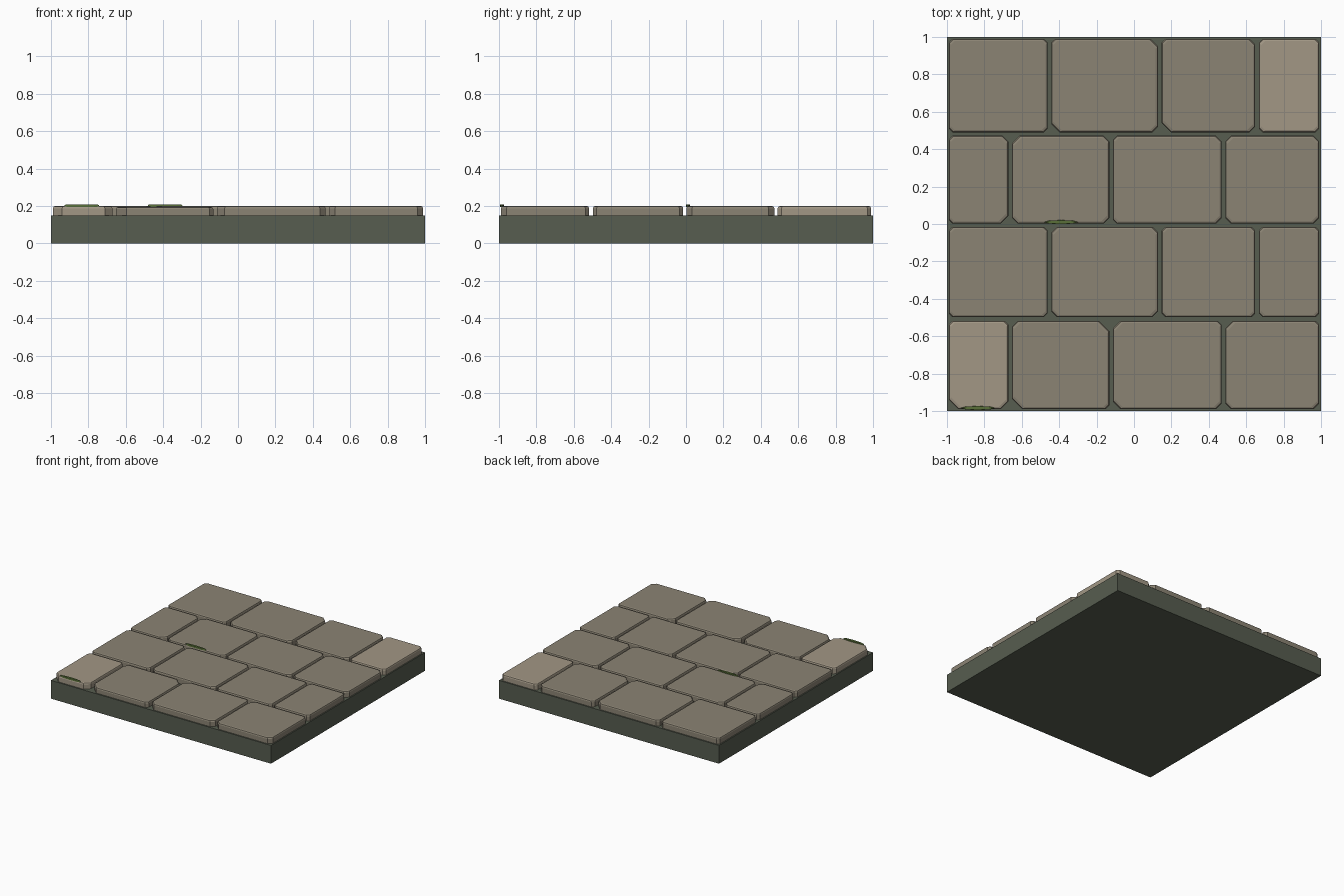
import bpy, bmesh, math

if "Cube" in bpy.data.objects:
    bpy.data.objects.remove(bpy.data.objects["Cube"])


def material(name, rgb):
    m = bpy.data.materials.new(name)
    m.diffuse_color = (*rgb, 1)
    m.use_nodes = True
    m.node_tree.nodes["Principled BSDF"].inputs["Base Color"].default_value = m.diffuse_color
    return m


MORTAR = material("mortar", (0.095, 0.11, 0.08))
STONE = material("stone", (0.26, 0.23, 0.175))
PALE = material("pale_stone", (0.36, 0.31, 0.235))
MOSS = material("moss", (0.10, 0.16, 0.04))


def loft(name, rings, mat):
    """Closed solid through stacked rings with equal point counts."""
    bm = bmesh.new()
    loops = [[bm.verts.new(p) for p in ring] for ring in rings]
    n = len(loops[0])
    for a, b in zip(loops, loops[1:]):
        for i in range(n):
            j = (i + 1) % n
            bm.faces.new((a[i], a[j], b[j], b[i]))
    bm.faces.new(loops[0][::-1])
    bm.faces.new(loops[-1])
    mesh = bpy.data.meshes.new(name)
    bm.to_mesh(mesh)
    bm.free()
    mesh.materials.append(mat)
    obj = bpy.data.objects.new(name, mesh)
    bpy.context.collection.objects.link(obj)
    return obj


def outline(x0, x1, y0, y1, cuts, inset, z):
    """Rectangle with clipped corners, cuts in order BL, BR, TR, TL."""
    x0, x1, y0, y1 = x0 + inset, x1 - inset, y0 + inset, y1 - inset
    a, b, c, d = cuts
    return [(x0, y0 + a, z), (x0 + a, y0, z), (x1 - b, y0, z), (x1, y0 + b, z),
            (x1, y1 - c, z), (x1 - c, y1, z), (x0 + d, y1, z), (x0, y1 - d, z)]


# Mortar slab
loft("base_slab", [[(-1, -1, z), (1, -1, z), (1, 1, z), (-1, 1, z)] for z in (0, 0.15)], MORTAR)

# Paving stones in staggered rows
WIDE_FIRST = [(-0.99, -0.462), (-0.442, 0.128), (0.148, 0.648), (0.668, 0.99)]
NARROW_FIRST = [(-0.99, -0.672), (-0.652, -0.132), (-0.112, 0.468), (0.488, 0.99)]
S = (0.02, 0.02, 0.02, 0.02)
M = (0.03, 0.03, 0.03, 0.03)
ROWS = [
    (-0.99, -0.518, NARROW_FIRST, [(0.05, 0.04, 0.02, 0.02), (0.055, 0.02, 0.055, 0.03),
                                   (0.04, 0.03, 0.02, 0.04), (0.03, 0.03, 0.02, 0.04)]),
    (-0.498, -0.015, WIDE_FIRST, [S, M, S, S]),
    (0.002, 0.472, NARROW_FIRST, [(0.02, 0.04, 0.03, 0.02), (0.03, 0.03, 0.03, 0.04),
                                  (0.02, 0.03, 0.03, 0.02), M]),
    (0.49, 0.99, WIDE_FIRST, [S, (0.045, 0.03, 0.04, 0.02), (0.05, 0.03, 0.03, 0.02), S]),
]
for r, (y0, y1, spans, cuts) in enumerate(ROWS):
    for c, ((x0, x1), cut) in enumerate(zip(spans, cuts)):
        top = 0.195 if (r, c) == (0, 1) else 0.2
        mat = PALE if (r, c) in ((0, 0), (3, 3)) else STONE
        profile = [(0, 0.14), (0, top - 0.012), (0.0035, top - 0.0035), (0.012, top)]
        loft(f"stone_{r + 1}_{c + 1}",
             [outline(x0, x1, y0, y1, cut, i, z) for i, z in profile], mat)

# Thin moss tufts along stone edges
for k, (x, y) in enumerate([(-0.835, -0.984), (-0.39, 0.01)]):
    rings = []
    for scale, z in ((1, 0.196), (1, 0.204), (0.92, 0.209)):
        rings.append([(x + 0.092 * scale * math.cos(t * math.tau / 8),
                       y + 0.011 * scale * math.sin(t * math.tau / 8), z) for t in range(8)])
    loft(f"moss_{k + 1}", rings, MOSS)
